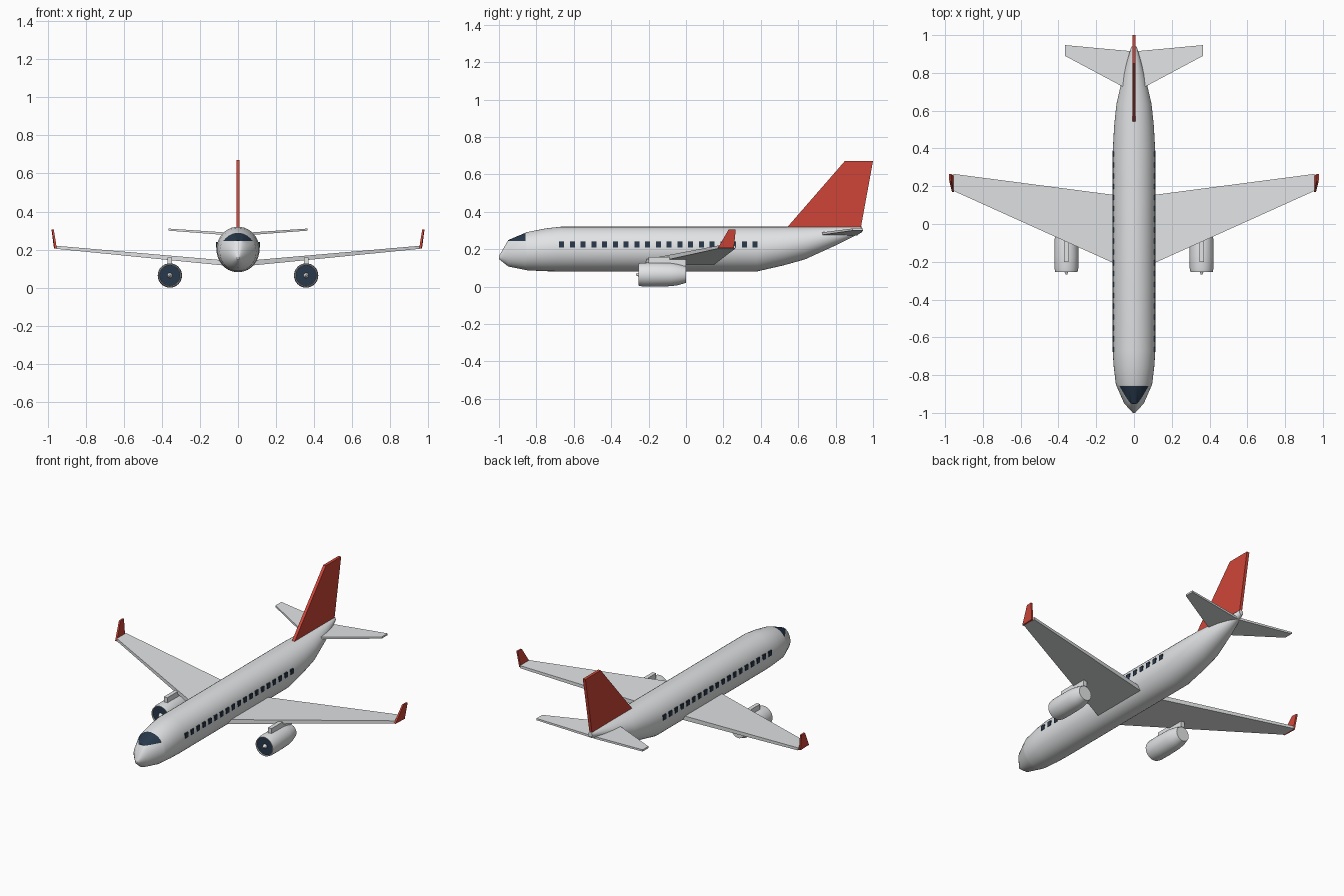
import bpy, bmesh, math
from mathutils import Vector

if "Cube" in bpy.data.objects:
    bpy.data.objects.remove(bpy.data.objects["Cube"], do_unlink=True)

GROUND = -0.005  # drops the model so the engines touch z = 0


def material(name, rgb):
    m = bpy.data.materials.new(name)
    m.use_nodes = True
    m.diffuse_color = (*rgb, 1)
    m.node_tree.nodes["Principled BSDF"].inputs["Base Color"].default_value = (*rgb, 1)
    return m


GREY = material("light grey paint", (0.76, 0.77, 0.78))
RED = material("red paint", (0.62, 0.06, 0.04))
NAVY = material("dark navy glass", (0.02, 0.04, 0.07))


def finish(name, bm, mats, smooth=False, mirror=False):
    bmesh.ops.recalc_face_normals(bm, faces=bm.faces)
    mesh = bpy.data.meshes.new(name)
    bm.to_mesh(mesh)
    bm.free()
    ob = bpy.data.objects.new(name, mesh)
    bpy.context.collection.objects.link(ob)
    ob.location.z = GROUND
    for m in mats:
        mesh.materials.append(m)
    if smooth:
        bpy.ops.object.select_all(action="DESELECT")
        ob.select_set(True)
        bpy.context.view_layer.objects.active = ob
        bpy.ops.object.shade_smooth_by_angle(angle=math.radians(35))
    if mirror:
        ob.modifiers.new("Mirror", "MIRROR").use_axis[0] = True
    return ob


def loft(bm, rings):
    """Bridge rings of points and cap both ends."""
    rows = [[bm.verts.new(p) for p in ring] for ring in rings]
    n = len(rows[0])
    for a, b in zip(rows, rows[1:]):
        for i in range(n):
            j = (i + 1) % n
            bm.faces.new((a[i], a[j], b[j], b[i]))
    bm.faces.new(rows[0])
    bm.faces.new(rows[-1])


def oval(x, y, z, rx, rz, n=32):
    return [(x + rx * math.cos(t), y, z + rz * math.sin(t))
            for t in (2 * math.pi * i / n for i in range(n))]


def lathe(name, x, z, profile, mat):
    bm = bmesh.new()
    loft(bm, [oval(x, y, z, r, r) for y, r in profile])
    finish(name, bm, [mat], smooth=True, mirror=True)


def panel(name, corners, axis, thick, mat, mirror=True):
    """Flat slab through four corners, with a thickness per corner."""
    bm = bmesh.new()
    axis = Vector(axis)
    loft(bm, [[Vector(c) + axis * t * s / 2 for c, t in zip(corners, thick)]
              for s in (-1, 1)])
    finish(name, bm, [mat], mirror=mirror)


def add_box(bm, lo, hi):
    loft(bm, [[(lo[0], y, lo[2]), (hi[0], y, lo[2]), (hi[0], y, hi[2]), (lo[0], y, hi[2])]
              for y in (lo[1], hi[1])])


# Fuselage: y, half width, bottom, top
stations = [
    (-1.0, 0.006, 0.152, 0.168), (-0.95, 0.052, 0.112, 0.254),
    (-0.85, 0.096, 0.092, 0.296), (-0.75, 0.108, 0.087, 0.316),
    (-0.67, 0.113, 0.086, 0.325), (0.38, 0.113, 0.086, 0.325),
    (0.52, 0.105, 0.118, 0.325), (0.635, 0.093, 0.15, 0.325),
    (0.8, 0.055, 0.225, 0.325), (0.94, 0.014, 0.295, 0.325),
]
bm = bmesh.new()
loft(bm, [oval(0, y, (lo + hi) / 2, w, (hi - lo) / 2, 40) for y, w, lo, hi in stations])

# Windscreen cut into the nose
BACK, SILL = -0.857, 0.249
bmesh.ops.bisect_plane(bm, geom=bm.verts[:] + bm.edges[:] + bm.faces[:],
                       plane_co=(0, BACK, 0), plane_no=(0, 1, 0))
nose = [f for f in bm.faces if f.calc_center_median().y < BACK]
nose_edges = list({e for f in nose for e in f.edges})
nose_verts = list({v for f in nose for v in f.verts})
bmesh.ops.bisect_plane(bm, geom=nose + nose_edges + nose_verts,
                       plane_co=(0, 0, SILL), plane_no=(0, 0, 1))
for f in bm.faces:
    c = f.calc_center_median()
    f.material_index = int(c.y < BACK and c.z > SILL)
finish("fuselage", bm, [GREY, NAVY], smooth=True)

# Cabin windows
bm = bmesh.new()
for i in range(19):
    y = -0.665 + i * 0.0575
    add_box(bm, (0.107, y - 0.0135, 0.215), (0.115, y + 0.0135, 0.246))
finish("cabin_windows", bm, [NAVY], mirror=True)

# Wings and winglets
panel("wings", [(0.03, -0.242, 0.131), (0.955, 0.175, 0.217),
                (0.955, 0.265, 0.217), (0.03, 0.144, 0.131)],
      (0, 0, 1), (0.028, 0.016, 0.016, 0.028), GREY)
panel("winglets", [(0.958, 0.17, 0.21), (0.961, 0.256, 0.21),
                   (0.975, 0.266, 0.31), (0.973, 0.228, 0.31)],
      (1, 0, 0), (0.012, 0.012, 0.01, 0.01), RED)

# Tail surfaces
panel("tailplanes", [(0.005, 0.698, 0.284), (0.365, 0.89, 0.31),
                     (0.365, 0.947, 0.31), (0.005, 0.914, 0.284)],
      (0, 0, 1), (0.014, 0.011, 0.011, 0.014), GREY)
panel("tail_fin", [(0, 0.522, 0.3), (0, 0.85, 0.677),
                   (0, 1.0, 0.677), (0, 0.931, 0.3)],
      (1, 0, 0), (0.018,) * 4, RED, mirror=False)

# Engines under the wings
EX, EZ = 0.358, 0.069
lathe("engine_nacelles", EX, EZ,
      [(-0.24, 0.054), (-0.254, 0.055), (-0.254, 0.059), (-0.235, 0.063),
       (-0.17, 0.064), (-0.08, 0.062), (-0.04, 0.056), (0.0, 0.044)], GREY)
lathe("engine_fans", EX, EZ, [(-0.246, 0.0545), (-0.238, 0.0545)], NAVY)
lathe("fan_spinners", EX, EZ, [(-0.268, 0.004), (-0.244, 0.014)], GREY)

bm = bmesh.new()
add_box(bm, (EX - 0.012, -0.2, 0.115), (EX + 0.012, 0.0, 0.163))
finish("engine_pylons", bm, [GREY], mirror=True)
